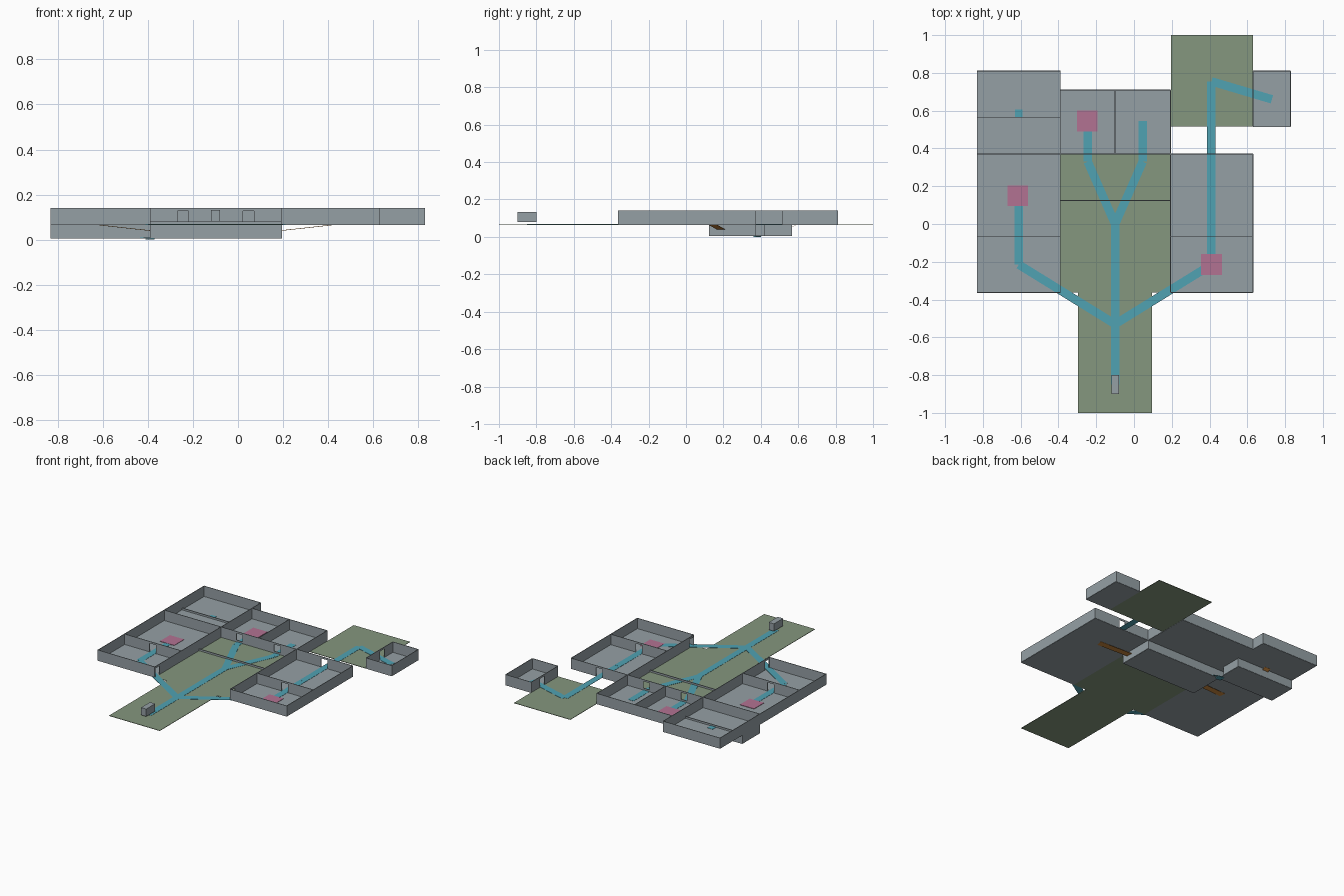
import bpy, bmesh, math
from mathutils import Vector

if "Cube" in bpy.data.objects:
    bpy.data.objects.remove(bpy.data.objects["Cube"])


def material(name, rgb):
    m = bpy.data.materials.new(name)
    m.diffuse_color = (*rgb, 1)
    m.use_nodes = True
    m.node_tree.nodes["Principled BSDF"].inputs["Base Color"].default_value = m.diffuse_color
    return m


GRAY = material("wall_gray", (0.30, 0.35, 0.375))
GREEN = material("ground_green", (0.235, 0.31, 0.21))
BLUE = material("path_blue", (0.08, 0.36, 0.45))
PINK = material("marker_pink", (0.45, 0.17, 0.29))
ORANGE = material("stair_orange", (0.60, 0.25, 0.05))

T = 0.004                  # wall thickness
Z0, Z1 = 0.065, 0.005      # upper and basement floor heights
H = 0.075                  # room height
DOOR_W, DOOR_H = 0.048, 0.062


def make_object(name, bm, *mats):
    me = bpy.data.meshes.new(name)
    bm.to_mesh(me)
    bm.free()
    for m in mats:
        me.materials.append(m)
    ob = bpy.data.objects.new(name, me)
    bpy.context.collection.objects.link(ob)
    return ob


def add_box(bm, x0, x1, y0, y1, z0, z1):
    r = bmesh.ops.create_cube(bm, size=1)
    for v in r["verts"]:
        v.co = Vector(((x0 + x1) / 2 + v.co.x * (x1 - x0),
                       (y0 + y1) / 2 + v.co.y * (y1 - y0),
                       (z0 + z1) / 2 + v.co.z * (z1 - z0)))


def box(name, dims, mat):
    bm = bmesh.new()
    add_box(bm, *dims)
    return make_object(name, bm, mat)


def add_wall(bm, axis, pos, a, b, z, doors):
    """Wall along an axis, split into piers and lintels at each doorway."""
    def seg(s, e, z0, z1):
        if axis == "x":
            add_box(bm, s, e, pos - T / 2, pos + T / 2, z0, z1)
        else:
            add_box(bm, pos - T / 2, pos + T / 2, s, e, z0, z1)
    start = a
    for d in sorted(doors):
        s, e = d - DOOR_W / 2, d + DOOR_W / 2
        seg(start, s, z, z + H)
        seg(s, e, z + DOOR_H, z + H)
        start = e
    seg(start, b, z, z + H)


def room(name, x0, x1, y0, y1, z=Z0, s=(), n=(), w=(), e=()):
    """Open-topped room with doorways listed per side."""
    bm = bmesh.new()
    add_box(bm, x0, x1, y0, y1, z - 0.001, z + 0.002)
    add_wall(bm, "x", y0, x0, x1, z, s)
    add_wall(bm, "x", y1, x0, x1, z, n)
    add_wall(bm, "y", x0, y0, y1, z, w)
    add_wall(bm, "y", x1, y0, y1, z, e)
    return make_object(name, bm, GRAY)


def path(name, pts, width=0.045, stair=False):
    """Flat strip following points; stairs have a contrasting underside."""
    bm = bmesh.new()
    th = 0.0015
    for p, q in zip(pts, pts[1:]):
        p, q = Vector(p), Vector(q)
        d = q - p
        side = Vector((-d.y, d.x, 0)).normalized() * width / 2
        up = Vector((0, 0, th))
        base = [p - side, q - side, q + side, p + side]
        lo = [bm.verts.new(c) for c in base]
        hi = [bm.verts.new(c + up) for c in base]
        bm.faces.new(hi)
        bm.faces.new(lo[::-1])
        for i in range(4):
            j = (i + 1) % 4
            bm.faces.new((lo[i], lo[j], hi[j], hi[i]))
    bm.normal_update()
    if stair:
        for f in bm.faces:
            f.material_index = 0 if f.normal.z > 0.3 else 1
    return make_object(name, bm, BLUE, ORANGE)


# Grid lines shared by the rooms
XL, XA, XM, XB, XR = -0.83, -0.39, -0.10, 0.193, 0.63
YF, YC, YB = -0.362, -0.068, 0.37
LX, RX = -0.61, 0.41

# Upper rooms
room("left_front_room", XL, XA, YF, YC, n=[LX], e=[-0.335])
room("left_middle_room", XL, XA, YC, YB, s=[LX])
room("left_back_room", XL, XA, YB, 0.81)
room("right_front_room", XB, XR, YF, YC, n=[RX], w=[-0.335])
room("right_back_room", XB, XR, YC, YB, s=[RX], n=[RX])
room("centre_back_left_room", XA, XM, YB, 0.71, s=[-0.245])
room("centre_back_right_room", XM, XB, YB, 0.71, s=[0.046])
room("outer_room", XR, 0.828, 0.515, 0.81, w=[0.69])

# Basement rooms, their wall tops rise slightly through the floors above
room("centre_basement", XA, XB, 0.125, YB, z=Z1)
room("left_basement", XL, XA, YB, 0.565, z=Z1, e=[0.395])

# Open ground
box("courtyard_ground", (XA, XB, YF, YB, Z0 - 0.001, Z0 + 0.002), GREEN)
box("entry_ground", (-0.297, 0.095, -1, YF, Z0 - 0.001, Z0 + 0.002), GREEN)
box("back_yard_ground", (0.195, XR, 0.515, 1, Z0 - 0.001, Z0 + 0.002), GREEN)

# Entry marker block
box("entry_block", (-0.12, -0.08, -0.90, -0.80, 0.08, 0.132), GRAY)

# Pink floor markers
for label, x, y in (("left", -0.615, 0.15), ("back", -0.247, 0.545), ("right", RX, -0.215)):
    r = 0.055
    box(label + "_floor_marker", (x - r, x + r, y - r, y + r, Z0 + 0.001, Z0 + 0.0045), PINK)

# Blue paths on the upper level
P = Z0 + 0.0018
fork = (XM, -0.53, P)
path("entry_path", [(XM, -0.85, P), fork, (XM, 0.0, P)])
for side, x, door in (("left", LX, -0.245), ("right", RX, 0.046)):
    path(side + "_branch_path", [fork, (x, -0.215, P), (x, 0.15, P)])
    path(side + "_courtyard_path", [(XM, 0.0, P), (door, 0.33, P), (door, 0.545, P)])
path("back_yard_path", [(RX, 0.15, P), (RX, 0.755, P), (0.73, 0.66, P)])
box("left_stair_landing", (LX - 0.02, LX + 0.02, 0.565, 0.605, P, P + 0.002), BLUE)
box("right_stair_landing", (RX - 0.022, RX + 0.022, 0.125, 0.172, P, P + 0.002), BLUE)

# Stairs down to the basement, and the basement path
low = (XM, 0.245, Z1 + 0.002)
left_low = (LX, 0.47, Z1 + 0.002)
path("left_stair", [(LX, 0.145, Z0 - 0.002), low], stair=True)
path("right_stair", [(RX, 0.145, Z0 - 0.002), low], stair=True)
path("back_stair", [(LX, 0.59, Z0 - 0.002), left_low], stair=True)
path("basement_path", [left_low, low])
box("basement_threshold", (-0.41, -0.37, 0.36, 0.40, 0.0, 0.004), BLUE)
